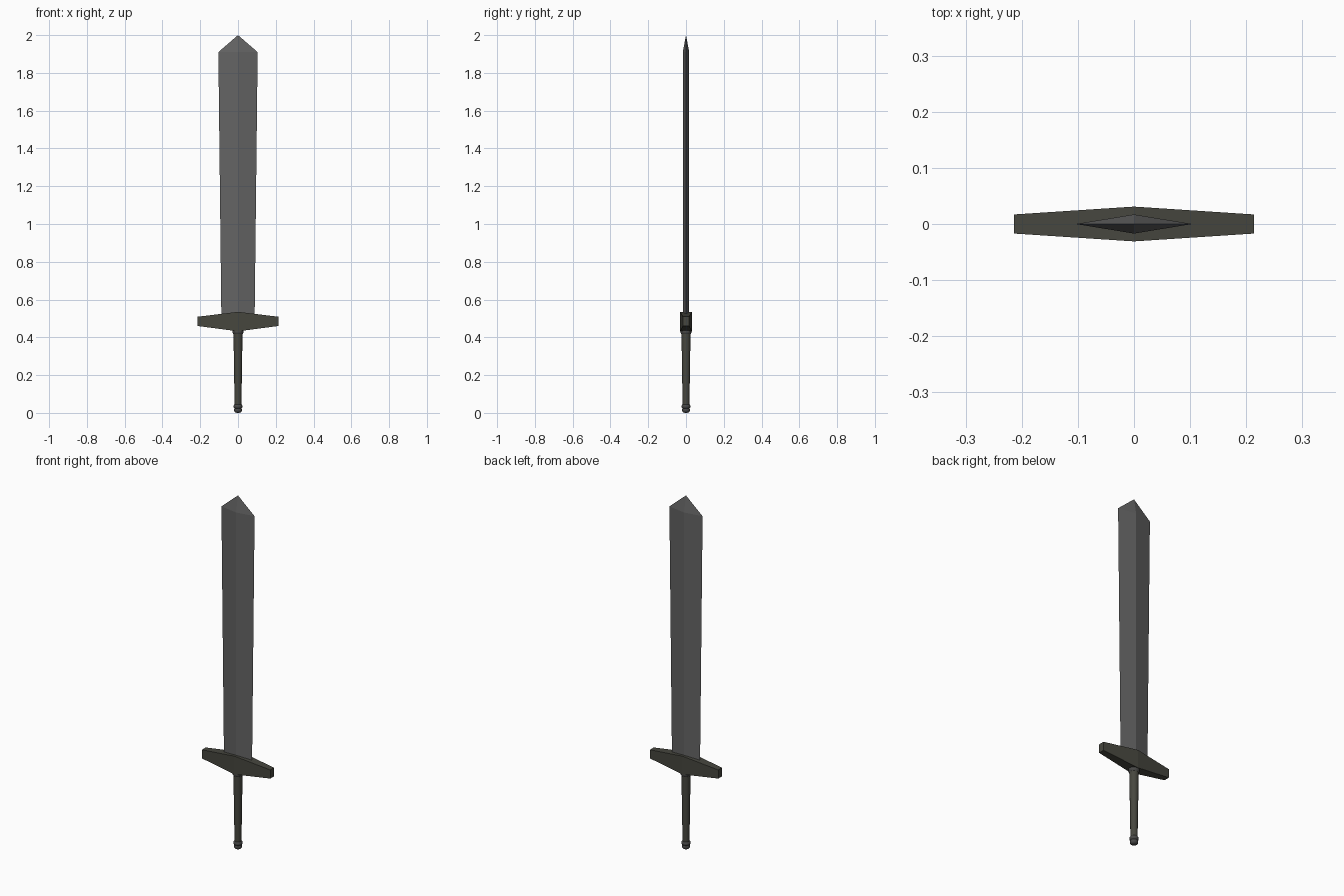
import bpy, bmesh, math

if "Cube" in bpy.data.objects:
    bpy.data.objects.remove(bpy.data.objects["Cube"])


def material(name, rgb):
    m = bpy.data.materials.new(name)
    m.diffuse_color = (*rgb, 1)
    m.use_nodes = True
    m.node_tree.nodes["Principled BSDF"].inputs["Base Color"].default_value = m.diffuse_color
    return m


STEEL = material("blade steel", (0.125, 0.125, 0.125))
OLIVE = material("dark olive", (0.062, 0.062, 0.049))
IRON = material("dark iron", (0.065, 0.065, 0.063))


def loft(name, rings, mat):
    """Skin a stack of rings; a ring of one point makes a tip."""
    bm = bmesh.new()
    loops = [[bm.verts.new(p) for p in r] for r in rings]
    for a, b in zip(loops, loops[1:]):
        n = max(len(a), len(b))
        for i in range(n):
            j = (i + 1) % n
            if len(b) == 1:
                bm.faces.new((a[i], a[j], b[0]))
            elif len(a) == 1:
                bm.faces.new((a[0], b[j], b[i]))
            else:
                bm.faces.new((a[i], a[j], b[j], b[i]))
    for end in (loops[0], loops[-1]):
        if len(end) > 2:
            bm.faces.new(end)
    bmesh.ops.recalc_face_normals(bm, faces=bm.faces)
    me = bpy.data.meshes.new(name)
    bm.to_mesh(me)
    bm.free()
    me.materials.append(mat)
    ob = bpy.data.objects.new(name, me)
    bpy.context.collection.objects.link(ob)
    return ob


def lathe(name, profile, mat, sides=16):
    rings = []
    for r, z in profile:
        if r == 0:
            rings.append([(0, 0, z)])
        else:
            rings.append([(r * math.cos(t), r * math.sin(t), z)
                          for t in (2 * math.pi * i / sides for i in range(sides))])
    ob = loft(name, rings, mat)
    bpy.ops.object.select_all(action='DESELECT')
    bpy.context.view_layer.objects.active = ob
    ob.select_set(True)
    bpy.ops.object.shade_smooth_by_angle(angle=math.radians(40))
    return ob


def diamond(w, t, z):
    return [(w, 0, z), (0, t, z), (-w, 0, z), (0, -t, z)]


def rectangle(x, y, z0, z1):
    return [(x, -y, z0), (x, y, z0), (x, y, z1), (x, -y, z1)]


# Blade: diamond section widening to a short point
loft("blade", [diamond(0.088, 0.017, 0.50), diamond(0.104, 0.017, 1.91), [(0, 0, 2.0)]], STEEL)

# Crossguard: thick in the middle, tapering to both ends
loft("crossguard", [rectangle(-0.214, 0.017, 0.46, 0.509),
                    rectangle(0, 0.031, 0.432, 0.535),
                    rectangle(0.214, 0.017, 0.46, 0.509)], OLIVE)

# Grip: slim cone narrowing towards the pommel
lathe("grip", [(0.018, 0.035), (0.024, 0.425)], OLIVE)

# Collar under the guard
lathe("collar", [(0.023, 0.416), (0.028, 0.422), (0.029, 0.43), (0.027, 0.44), (0.022, 0.446)], IRON)

# Pommel: rounded ring above a small rounded cap
lathe("pommel_ring", [(0.017, 0.023), (0.022, 0.027), (0.024, 0.034),
                      (0.022, 0.041), (0.017, 0.046)], IRON)
lathe("pommel_cap", [(0, 0), (0.012, 0.001), (0.019, 0.006), (0.021, 0.013),
                     (0.020, 0.02), (0.017, 0.026)], IRON)
